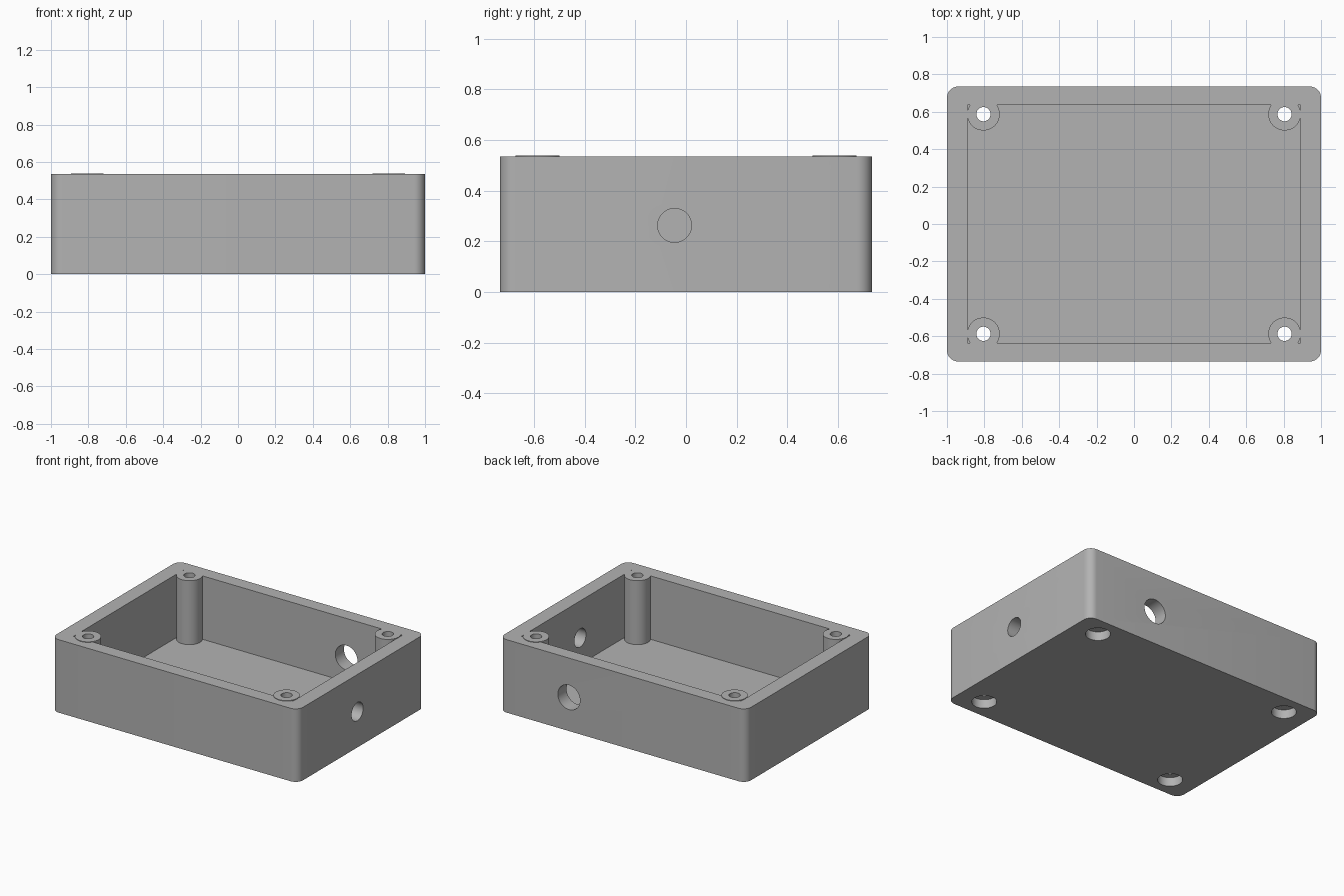
import bpy, bmesh, math
from mathutils import Matrix

if "Cube" in bpy.data.objects:
    bpy.data.objects.remove(bpy.data.objects["Cube"], do_unlink=True)

WIDTH, DEPTH, RIM, TOP = 2.0, 1.47, 0.535, 0.539
FLOOR = 0.07
POST_X, POST_Y, POST_R = 0.805, 0.587, 0.087

grey = bpy.data.materials.new("plain grey")
grey.use_nodes = True
grey.diffuse_color = (0.45, 0.45, 0.45, 1)
grey.node_tree.nodes["Principled BSDF"].inputs["Base Color"].default_value = grey.diffuse_color


def finish(bm, name):
    mesh = bpy.data.meshes.new(name)
    bm.to_mesh(mesh)
    bm.free()
    mesh.materials.append(grey)
    obj = bpy.data.objects.new(name, mesh)
    bpy.context.collection.objects.link(obj)
    return obj


def box(name, sx, sy, z0, z1, corner=0):
    bm = bmesh.new()
    place = Matrix.Translation((0, 0, (z0 + z1) / 2)) @ Matrix.Diagonal((sx, sy, z1 - z0, 1))
    bmesh.ops.create_cube(bm, size=1, matrix=place)
    if corner:
        upright = [e for e in bm.edges if abs(e.verts[0].co.z - e.verts[1].co.z) > 0.01]
        bmesh.ops.bevel(bm, geom=upright, offset=corner, segments=8, profile=0.5, affect='EDGES')
    return finish(bm, name)


def cylinder(name, centre, radius, length, axis='Z'):
    turn = {'X': Matrix.Rotation(math.pi / 2, 4, 'Y'),
            'Y': Matrix.Rotation(math.pi / 2, 4, 'X'),
            'Z': Matrix.Identity(4)}[axis]
    bm = bmesh.new()
    bmesh.ops.create_cone(bm, cap_ends=True, segments=48, radius1=radius, radius2=radius,
                          depth=length, matrix=Matrix.Translation(centre) @ turn)
    return finish(bm, name)


def combine(target, tool, operation):
    tool.hide_render = True
    mod = target.modifiers.new(tool.name, 'BOOLEAN')
    mod.operation, mod.object, mod.solver = operation, tool, 'EXACT'
    bpy.context.view_layer.objects.active = target
    bpy.ops.object.modifier_apply(modifier=mod.name)
    bpy.data.objects.remove(tool, do_unlink=True)


# Open tray with rounded upright corners
tray = box("enclosure_tray", WIDTH, DEPTH, 0, RIM, corner=0.06)
combine(tray, box("cavity", 1.78, 1.27, FLOOR, 1), 'DIFFERENCE')

# Corner screw posts, standing slightly proud of the rim
corners = [(sx * POST_X, sy * POST_Y) for sx in (-1, 1) for sy in (-1, 1)]
for x, y in corners:
    bottom = FLOOR / 2
    combine(tray, cylinder("screw_post", (x, y, (bottom + TOP) / 2), POST_R, TOP - bottom), 'UNION')

# Screw bores with wide recesses underneath
for x, y in corners:
    combine(tray, cylinder("screw_bore", (x, y, 0.3), 0.038, 1), 'DIFFERENCE')
    combine(tray, cylinder("screw_recess", (x, y, 0), 0.083, 0.13), 'DIFFERENCE')

# Cable holes through the side and back walls
combine(tray, cylinder("side_hole", (0.95, -0.045, 0.263), 0.067, 0.3, 'X'), 'DIFFERENCE')
combine(tray, cylinder("back_hole", (0.435, 0.69, 0.247), 0.09, 0.3, 'Y'), 'DIFFERENCE')

# Smooth the round surfaces, keep edges sharp
bpy.ops.object.select_all(action='DESELECT')
tray.select_set(True)
bpy.context.view_layer.objects.active = tray
bpy.ops.object.shade_smooth_by_angle(angle=math.radians(30))
